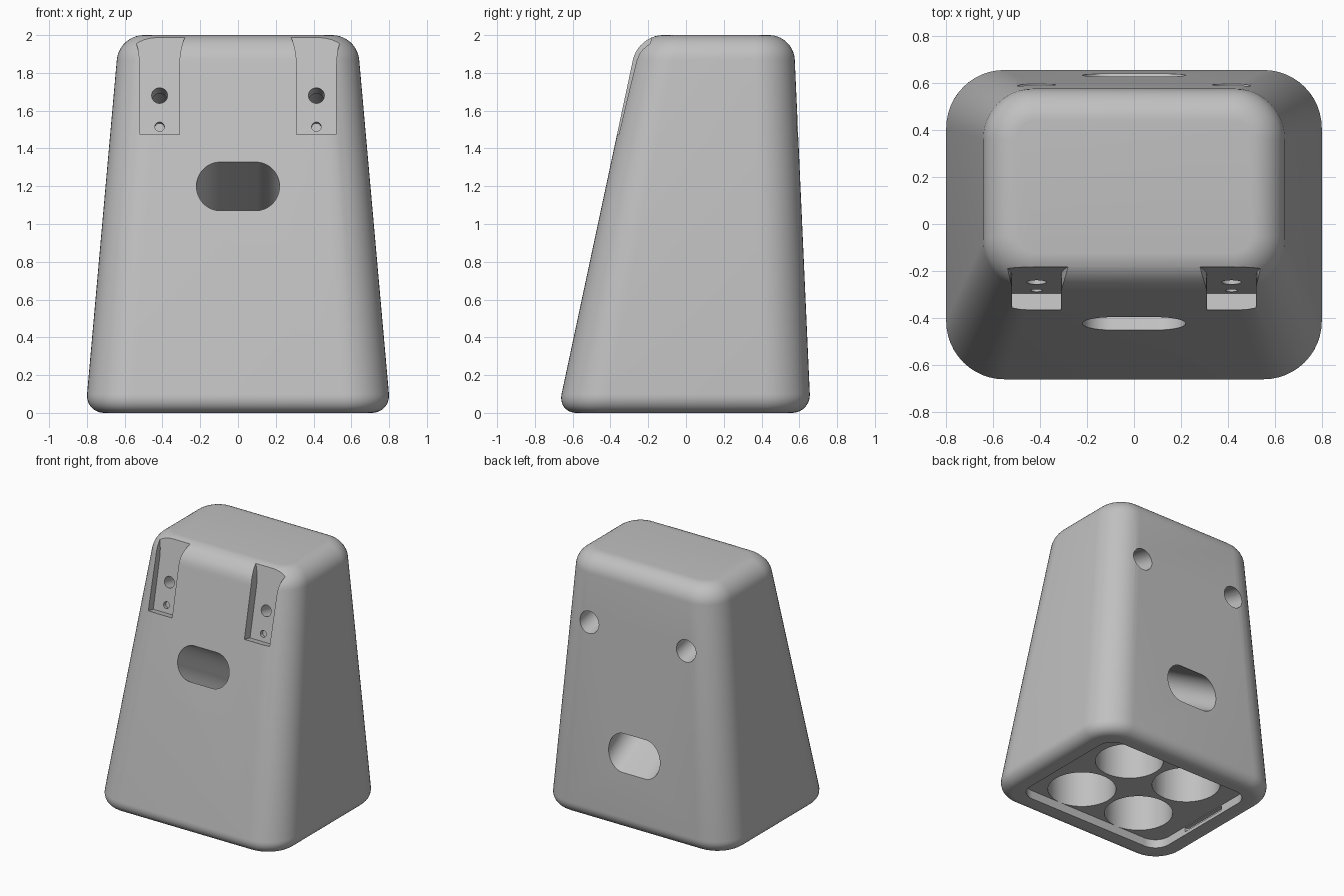
import bpy, bmesh
from math import sin, cos, pi, atan, degrees, radians
from mathutils import Matrix, Vector

if "Cube" in bpy.data.objects:
    bpy.data.objects.remove(bpy.data.objects["Cube"], do_unlink=True)

HEIGHT = 2.0
LEAN = degrees(atan(0.2135))      # backward lean of the front face

grey = bpy.data.materials.new("plain grey")
grey.use_nodes = True
colour = (0.53, 0.53, 0.53, 1)
grey.diffuse_color = colour
grey.node_tree.nodes["Principled BSDF"].inputs["Base Color"].default_value = colour


def rounded(x0, x1, y0, y1, r, n=12):
    """Rounded rectangle outline, counter-clockwise, without repeated points."""
    pts = []
    corners = [(x1 - r, y1 - r), (x0 + r, y1 - r), (x0 + r, y0 + r), (x1 - r, y0 + r)]
    for k, (cx, cy) in enumerate(corners):
        for i in range(n + 1):
            a = (k + i / n) * pi / 2
            p = Vector((cx + r * cos(a), cy + r * sin(a)))
            if not any((p - q).length < 1e-5 for q in pts[-1:] + pts[:1]):
                pts.append(p)
    return pts


def centred(hx, hy, r):
    return rounded(-hx, hx, -hy, hy, r)


def loft(name, rings):
    """Closed solid through a stack of equal-length rings."""
    bm = bmesh.new()
    loops = [[bm.verts.new(p) for p in ring] for ring in rings]
    n = len(loops[0])
    for low, high in zip(loops, loops[1:]):
        for i in range(n):
            j = (i + 1) % n
            bm.faces.new((low[i], low[j], high[j], high[i]))
    bm.faces.new(loops[0][::-1])
    bm.faces.new(loops[-1])
    bmesh.ops.recalc_face_normals(bm, faces=bm.faces)
    mesh = bpy.data.meshes.new(name)
    bm.to_mesh(mesh)
    bm.free()
    mesh.materials.append(grey)
    ob = bpy.data.objects.new(name, mesh)
    bpy.context.collection.objects.link(ob)
    return ob


cutters = []


def cut(name, outline, z0, z1, origin=(0, 0, 0), tilt=90):
    """Prism cutter along an axis; tilt 90 is vertical, 0 points to the front."""
    m = Matrix.Translation(origin) @ Matrix.Rotation(radians(90 - tilt), 4, 'X')
    ob = loft(name, [[m @ Vector((p[0], p[1], z)) for p in outline] for z in (z0, z1)])
    ob.hide_render = True
    cutters.append(ob)


def body_ring(z, inset):
    hx = 0.808 - 0.089 * z - inset
    ring = rounded(-hx, hx, -0.68 + 0.2135 * z + inset, 0.66 - 0.045 * z - inset,
                   0.25 - 0.02 * z - inset)
    return [(p.x, p.y, z) for p in ring]


# Tapered body with rolled bottom and top edges
steps = 10
rings = []
for i in range(steps + 1):
    a = i / steps * pi / 2
    rings.append(body_ring(0.1 * (1 - cos(a)), 0.1 * (1 - sin(a))))
for i in range(steps + 1):
    a = i / steps * pi / 2
    rings.append(body_ring(HEIGHT - 0.13 * (1 - sin(a)), 0.13 * (1 - cos(a))))
body = loft("body", rings)

# Slanted channel from the front down to the back
cut("channel", centred(0.22, 0.125, 0.125), -2, 1, (0, -0.425, 1.2), 30)


def floor_point(x, z):
    return (x, -0.295 + 0.2135 * (z - 1.46), z)


# Two flared mounting recesses, each with a peg hole and a stepped screw hole
levels = [0.0] + [0.38 + 0.03 * i for i in range(9)]
edge = [(0.105 + 0.033 * (max(0, v - 0.38) / 0.17) ** 2, v) for v in levels]
recess = edge + [(-w, v) for w, v in reversed(edge)]
for x in (-0.415, 0.415):
    cut("recess", recess, 0, 0.3, floor_point(x, 1.46), LEAN)
    cut("peg_hole", centred(0.025, 0.025, 0.025), -0.03, 0.03, floor_point(x, 1.515), LEAN)
    screw = floor_point(x, 1.68)
    cut("screw_hole", centred(0.042, 0.042, 0.042), -0.4, 0.03, screw, LEAN)
    cut("screw_access", centred(0.082, 0.082, 0.082), -1.5, -0.15, screw, LEAN)

# Underside: shallow lid seat, side notches and four round pockets
cut("lid_seat", centred(0.635, 0.5, 0.12), -0.2, 0.065)
cut("lid_notches", centred(0.665, 0.2, 0.01), 0.025, 0.06)
for x in (-0.26, 0.26):
    for y in (-0.26, 0.26):
        cut("pocket", rounded(x - 0.24, x + 0.24, y - 0.24, y + 0.24, 0.24), -0.1, 0.42)

# Carve the body and drop the cutters
for ob in cutters:
    mod = body.modifiers.new(ob.name, 'BOOLEAN')
    mod.operation = 'DIFFERENCE'
    mod.solver = 'EXACT'
    mod.object = ob
graph = bpy.context.evaluated_depsgraph_get()
carved = bpy.data.meshes.new_from_object(body.evaluated_get(graph))
body.modifiers.clear()
body.data = carved
for ob in cutters:
    bpy.data.objects.remove(ob, do_unlink=True)

bpy.ops.object.select_all(action='DESELECT')
body.select_set(True)
bpy.context.view_layer.objects.active = body
bpy.ops.object.shade_smooth_by_angle(angle=radians(30))
